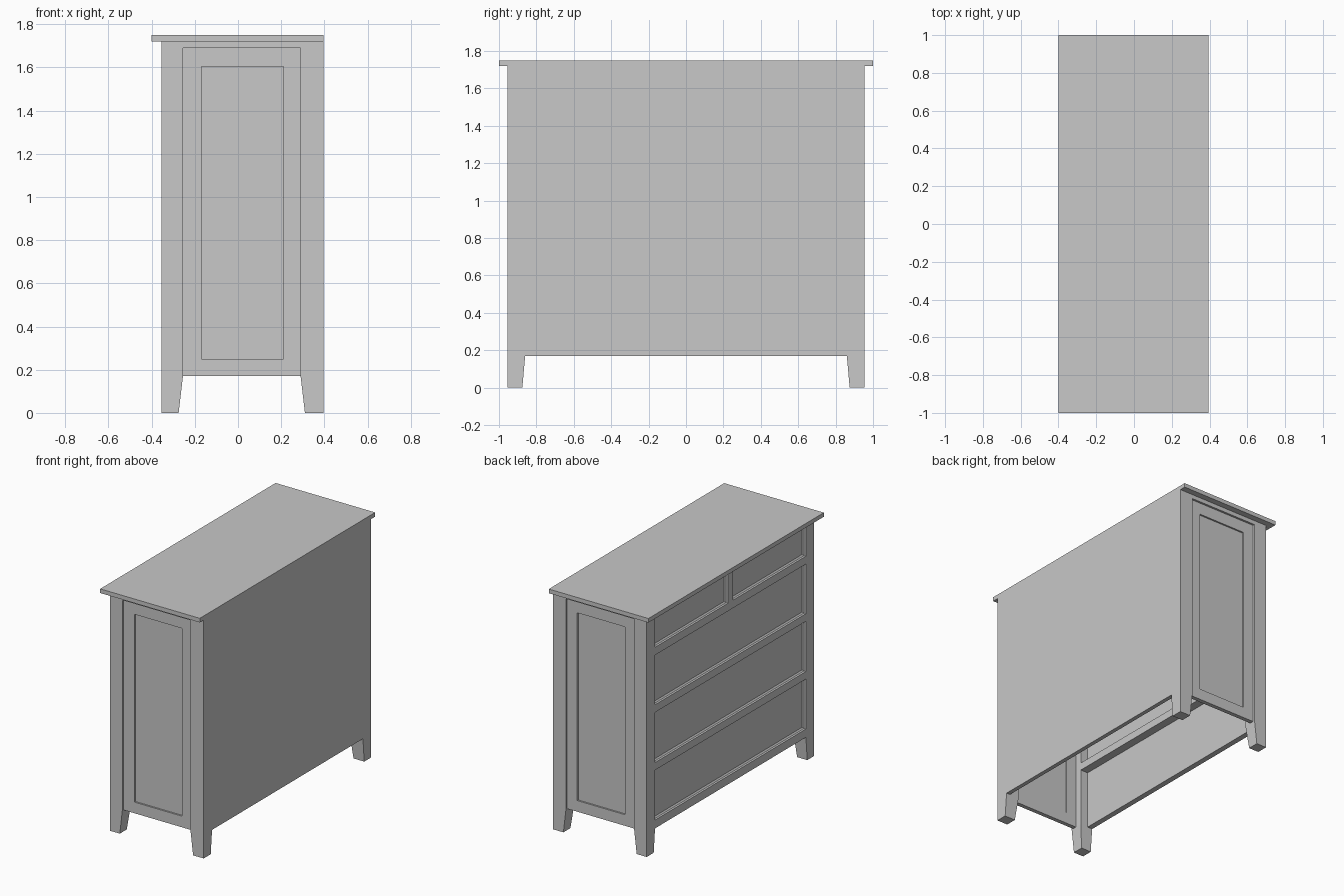
import bpy
import bmesh

cube = bpy.data.objects.get("Cube")
if cube:
    bpy.data.objects.remove(cube, do_unlink=True)

# One painted finish for everything
PAINT = (0.58, 0.58, 0.58, 1.0)
paint = bpy.data.materials.new("grey_paint")
paint.use_nodes = True
paint.diffuse_color = PAINT
paint.node_tree.nodes["Principled BSDF"].inputs["Base Color"].default_value = PAINT

# Main dimensions
FRONT, BACK = -0.355, 0.395       # drawer face and back face in x
POST_F, POST_B = -0.255, 0.29     # inner edges of the posts in x
SIDE, POST_Y = 0.955, 0.86        # outer and inner faces of the posts in y
BASE, RAIL_Z, TOP_Z, HEIGHT = 0.17, 1.69, 1.72, 1.75


def finish(name, bm):
    bmesh.ops.recalc_face_normals(bm, faces=bm.faces)
    mesh = bpy.data.meshes.new(name)
    bm.to_mesh(mesh)
    bm.free()
    mesh.materials.append(paint)
    obj = bpy.data.objects.new(name, mesh)
    bpy.context.collection.objects.link(obj)
    return obj


def box(name, x, y, z):
    bm = bmesh.new()
    bmesh.ops.create_cube(bm, size=1)
    for v in bm.verts:
        v.co = [r[0] if c < 0 else r[1] for c, r in zip(v.co, (x, y, z))]
    return finish(name, bm)


def post(name, outer_x, inner_x, side):
    """Square post whose foot tapers on its two inner faces."""
    bm = bmesh.new()
    rings = []
    slim = 0.02 if inner_x > outer_x else -0.02
    for z, taper in ((0, 1), (BASE, 0), (TOP_Z, 0)):
        ix = inner_x - slim * taper
        iy = side * (POST_Y + 0.015 * taper)
        oy = side * SIDE
        rings.append([bm.verts.new((px, py, z)) for px, py in
                      ((outer_x, oy), (ix, oy), (ix, iy), (outer_x, iy))])
    for low, high in zip(rings, rings[1:]):
        for i in range(4):
            j = (i + 1) % 4
            bm.faces.new((low[i], low[j], high[j], high[i]))
    bm.faces.new(rings[0])
    bm.faces.new(rings[-1])
    return finish(name, bm)


# Top board, overhanging everywhere except the back
box("top_board", (-0.4, BACK), (-1, 1), (TOP_Z, HEIGHT))

# Posts, framed side panels and their top rails
for side, label in ((-1, "right"), (1, "left")):
    post(f"drawer_side_post_{label}", FRONT, POST_F, side)
    post(f"back_post_{label}", BACK, POST_B, side)

    def span(outer, inner):
        return tuple(sorted((side * outer, side * inner)))

    box(f"side_top_rail_{label}", (POST_F, POST_B), span(SIDE, 0.91), (RAIL_Z, TOP_Z))
    frame = span(0.94, 0.91)
    box(f"panel_stile_a_{label}", (POST_F, -0.17), frame, (BASE, RAIL_Z))
    box(f"panel_stile_b_{label}", (0.21, POST_B), frame, (BASE, RAIL_Z))
    box(f"panel_bottom_rail_{label}", (-0.17, 0.21), frame, (BASE, 0.25))
    box(f"panel_upper_rail_{label}", (-0.17, 0.21), frame, (1.605, RAIL_Z))
    box(f"panel_centre_{label}", (-0.17, 0.21), span(0.928, 0.912), (0.25, 1.605))

# Flush back panel
box("back_panel", (BACK - 0.03, BACK), (-POST_Y, POST_Y), (BASE, TOP_Z))

# Rails between the drawers
rails = ((BASE, 0.23, 0.04), (0.59, 0.645, 0.1), (1.007, 1.062, 0.1),
         (1.42, 1.477, 0.1), (RAIL_Z, TOP_Z, 0.1))
for n, (low, high, depth) in enumerate(rails):
    box(f"drawer_rail_{n}", (FRONT, FRONT + depth), (-POST_Y, POST_Y), (low, high))
box("drawer_divider", (FRONT, POST_F), (-0.028, 0.028), (rails[3][1], RAIL_Z))


def drawer(name, y0, y1, z0, z1):
    """Recessed drawer face with a sunken centre, inset from a plain plate."""
    obj = box(name, (FRONT + 0.015, FRONT + 0.04), (y0, y1), (z0, z1))
    bm = bmesh.new()
    bm.from_mesh(obj.data)
    face = min(bm.faces, key=lambda f: f.calc_center_median().x)
    bmesh.ops.inset_region(bm, faces=[face], thickness=0.015)
    for v in face.verts:
        v.co.x += 0.008
    bm.to_mesh(obj.data)
    bm.free()


# Three wide drawers under two small ones
for n in range(3):
    drawer(f"wide_drawer_{n}", -POST_Y, POST_Y, rails[n][1], rails[n + 1][0])
drawer("small_drawer_right", -POST_Y, -0.028, rails[3][1], RAIL_Z)
drawer("small_drawer_left", 0.028, POST_Y, rails[3][1], RAIL_Z)
